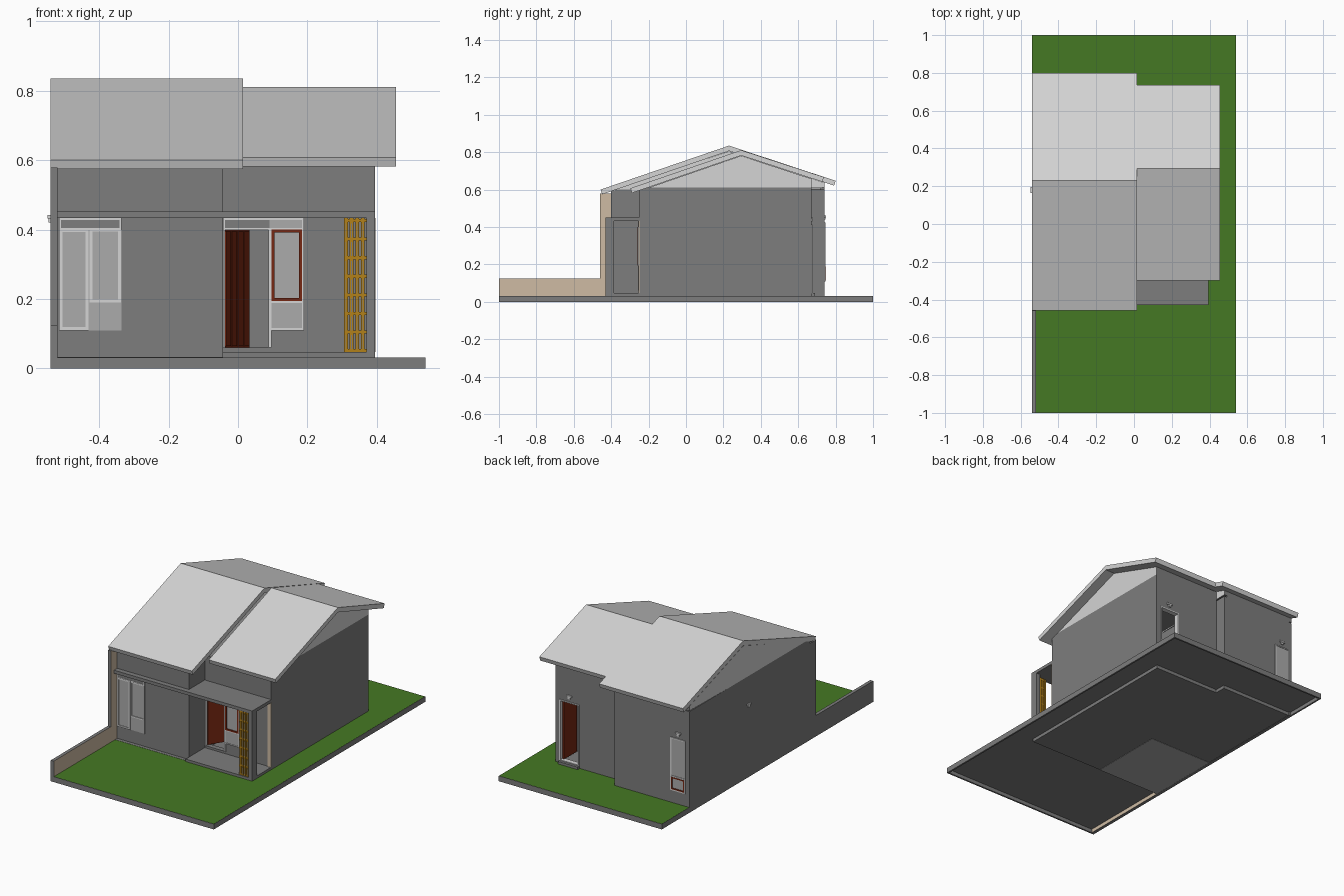
import bpy, bmesh, math

if "Cube" in bpy.data.objects:
    bpy.data.objects.remove(bpy.data.objects["Cube"])

def mat(name, r, g, b):
    m = bpy.data.materials.new(name)
    m.diffuse_color = (r, g, b, 1)
    m.use_nodes = True
    m.node_tree.nodes["Principled BSDF"].inputs["Base Color"].default_value = m.diffuse_color
    return m

WALL = mat("wall_grey", .205, .205, .205)
PALE = mat("roof_pale_grey", .66, .66, .66)
GRASS = mat("grass_green", .06, .19, .017)
BEIGE = mat("beige_plaster", .62, .5, .37)
GLASS = mat("glass_grey", .41, .41, .41)
RED = mat("red_brown_wood", .18, .02, .006)
OCHRE = mat("ochre_screen", .45, .22, .01)

def finish(name, bm, mats, rule=None):
    bmesh.ops.recalc_face_normals(bm, faces=bm.faces)
    bm.normal_update()
    if rule:
        for f in bm.faces:
            f.material_index = 1 if rule(f.normal) else 0
    me = bpy.data.meshes.new(name)
    bm.to_mesh(me)
    bm.free()
    for m in mats:
        me.materials.append(m)
    ob = bpy.data.objects.new(name, me)
    bpy.context.collection.objects.link(ob)
    return ob

def add_box(bm, x0, x1, y0, y1, z0, z1):
    vs = bmesh.ops.create_cube(bm, size=1)["verts"]
    for v in vs:
        v.co = (x1 if v.co.x > 0 else x0, y1 if v.co.y > 0 else y0, z1 if v.co.z > 0 else z0)

def boxes(name, m, *dims, second=None, rule=None):
    bm = bmesh.new()
    for d in dims:
        add_box(bm, *d)
    return finish(name, bm, [m, second] if second else [m], rule)

def extrude_x(name, profile, x0, x1, mats, rule=None):
    """Extrude a (y, z) profile along x."""
    bm = bmesh.new()
    f = bm.faces.new([bm.verts.new((x0, y, z)) for y, z in profile])
    r = bmesh.ops.extrude_face_region(bm, geom=[f])
    for v in r["geom"]:
        if isinstance(v, bmesh.types.BMVert):
            v.co.x = x1
    return finish(name, bm, mats, rule)

def frame(x0, x1, y0, y1, z0, z1, w):
    """Four bars around a rectangle facing y."""
    return [(x0, x0 + w, y0, y1, z0, z1), (x1 - w, x1, y0, y1, z0, z1),
            (x0 + w, x1 - w, y0, y1, z0, z0 + w), (x0 + w, x1 - w, y0, y1, z1 - w, z1)]

# Yard: thin lawn sheet with a rim, and the house foundation below it
boxes("lawn", WALL, (-.539, .539, -.999, .999, .022, .032), second=GRASS, rule=lambda n: n.z > .9)
boxes("yard_rim", WALL, (-.54, -.53, -1, 1, 0, .0315), (.53, .54, -1, 1, 0, .0315),
      (-.53, .53, -1, -.99, 0, .0315), (-.53, .53, .99, 1, 0, .0315))
boxes("foundation", WALL, (-.535, -.045, -.42, .735, .002, .033), (-.045, .39, -.42, .668, .002, .033))
boxes("room_floor_underside", GLASS, (-.535, -.1, -.42, .04, .0005, .003))

# Boundary wall with beige inner face
inner = lambda n: n.x > .9
boxes("boundary_wall", WALL, (-.54, -.52, -1, -.46, 0, .125), (-.54, -.52, -.46, -.40, 0, .578),
      second=BEIGE, rule=inner)
boxes("left_wall", WALL, (-.54, -.52, -.40, .74, 0, .605))

# House walls
boxes("front_left_wall", WALL, (-.52, -.045, -.40, -.38, .03, .595))
boxes("dividing_wall", WALL, (-.065, -.045, -.38, .74, .03, .6))
boxes("back_left_wall", WALL, (-.52, -.065, .72, .74, .03, .637))
boxes("right_wall", WALL, (.37, .395, -.25, .67, .03, .61))
boxes("front_right_wall", WALL, (-.045, -.04, -.25, -.23, .03, .6), (-.04, .09, -.25, -.23, .43, .6),
      (.09, .37, -.25, -.23, .03, .6))
boxes("back_right_wall", WALL, (-.045, .235, .65, .67, .03, .655), (.235, .365, .65, .67, .41, .655),
      (.365, .37, .65, .67, .03, .655), (.235, .365, .65, .67, .03, .05))

# Gables under the roofs
side = lambda n: abs(n.x) > .9
extrude_x("left_gable", [(-.4, .594), (.23, .805), (.74, .637), (.74, .61)], -.54, -.045, [WALL, PALE], side)
extrude_x("right_gable", [(-.25, .593), (.295, .781), (.67, .658), (.67, .61), (-.2, .61)],
          -.045, .395, [WALL, PALE], side)

# Pitched roofs with square-cut eaves
def roof(name, x0, x1, front, ridge, back, t=.027):
    a = math.atan2(ridge[1] - front[1], ridge[0] - front[0])
    b = math.atan2(ridge[1] - back[1], back[0] - ridge[0])
    under = [(back[0] - t * math.sin(b), back[1] - t * math.cos(b)), (ridge[0], ridge[1] - t / math.cos(a)),
             (front[0] + t * math.sin(a), front[1] - t * math.cos(a))]
    extrude_x(name, [front, ridge, back] + under, x0, x1, [PALE])

roof("left_roof", -.54, .015, (-.457, .6), (.23, .835), (.8, .647))
roof("right_roof", .015, .455, (-.298, .607), (.295, .811), (.737, .667))

# Porch: canopy, floor, post
boxes("canopy", WALL, (-.52, .395, -.43, -.40, .433, .452), (-.045, .395, -.40, -.25, .433, .452))
boxes("porch_floor", WALL, (-.045, .395, -.43, -.25, .03, .047), (-.04, .09, -.25, -.22, .03, .06))
boxes("porch_post", WALL, (.37, .395, -.43, -.385, .03, .433))
boxes("porch_wall_edge", BEIGE, (.372, .396, -.254, -.249, .047, .433))

# Ochre lattice screen beside the post
bars = [(.305 + i * .0163, .316 + i * .0163, -.425, -.41, .047, .433) for i in range(4)]
bars += [(.305, .37, -.423, -.412, z, z + .009) for z in [.047 + i * .0535 for i in range(8)]]
boxes("lattice_screen", OCHRE, *bars)
boxes("lattice_slots", WALL, *[(.3095 + i * .0163, .3115 + i * .0163, -.427, -.424, .056 + j * .0535, .096 + j * .0535)
                               for i in range(4) for j in range(7)])

# Front left window
boxes("front_window_panel", GLASS, (-.515, -.335, -.404, -.399, .11, .43))
boxes("front_window_frame", PALE, *frame(-.515, -.43, -.408, -.403, .11, .402, .009),
      *frame(-.427, -.337, -.408, -.403, .19, .402, .008), *frame(-.515, -.335, -.407, -.403, .399, .433, .006))
boxes("front_window_transom", WALL, (-.509, -.341, -.406, -.403, .405, .427))

# Porch window, door frame and transom
boxes("porch_window_panel", GLASS, (.09, .19, -.254, -.249, .11, .43))
boxes("porch_window_frame", PALE, *frame(.09, .19, -.257, -.252, .11, .402, .006),
      *frame(-.043, .19, -.257, -.24, .399, .433, .006), (.09, .19, -.257, -.253, .188, .196),
      (.088, .096, -.257, -.24, .06, .402), (-.043, -.038, -.257, -.24, .06, .402))
boxes("porch_window_sash", RED, *frame(.096, .184, -.26, -.253, .194, .4, .009))
boxes("transom_panel", WALL, (-.038, .185, -.254, -.249, .405, .427))

# Front door, swung inward
door = boxes("front_door", RED, (0, .13, 0, .007, .06, .4),
             *[(i * .033, .026 + i * .033, -.003, 0, .065, .395) for i in range(4)])
door.location = (-.036, -.235, 0)
door.rotation_euler.z = math.radians(58)

# Back door, open inward, with frame and step
boxes("back_door", RED, (.35, .358, .53, .655, .05, .4))
boxes("back_door_frame", PALE, *frame(.235, .367, .645, .675, .045, .412, .007))
boxes("back_step", WALL, (.235, .365, .67, .69, .03, .047))

# Back window
boxes("back_window_panel", GLASS, (-.515, -.42, .739, .743, .11, .42))
boxes("back_window_frame", PALE, *frame(-.517, -.418, .741, .746, .108, .424, .007),
      (-.51, -.425, .741, .746, .188, .196))
boxes("back_window_sash", RED, *frame(-.51, -.425, .742, .748, .115, .188, .007))

# Small wall vents
boxes("wall_vents", PALE, (.285, .32, .669, .678, .442, .452), (.295, .31, .669, .676, .43, .442),
      (-.485, -.45, .739, .748, .452, .462), (-.475, -.46, .739, .746, .44, .452),
      (-.548, -.539, .165, .195, .432, .442), (-.546, -.539, .172, .188, .42, .432))
